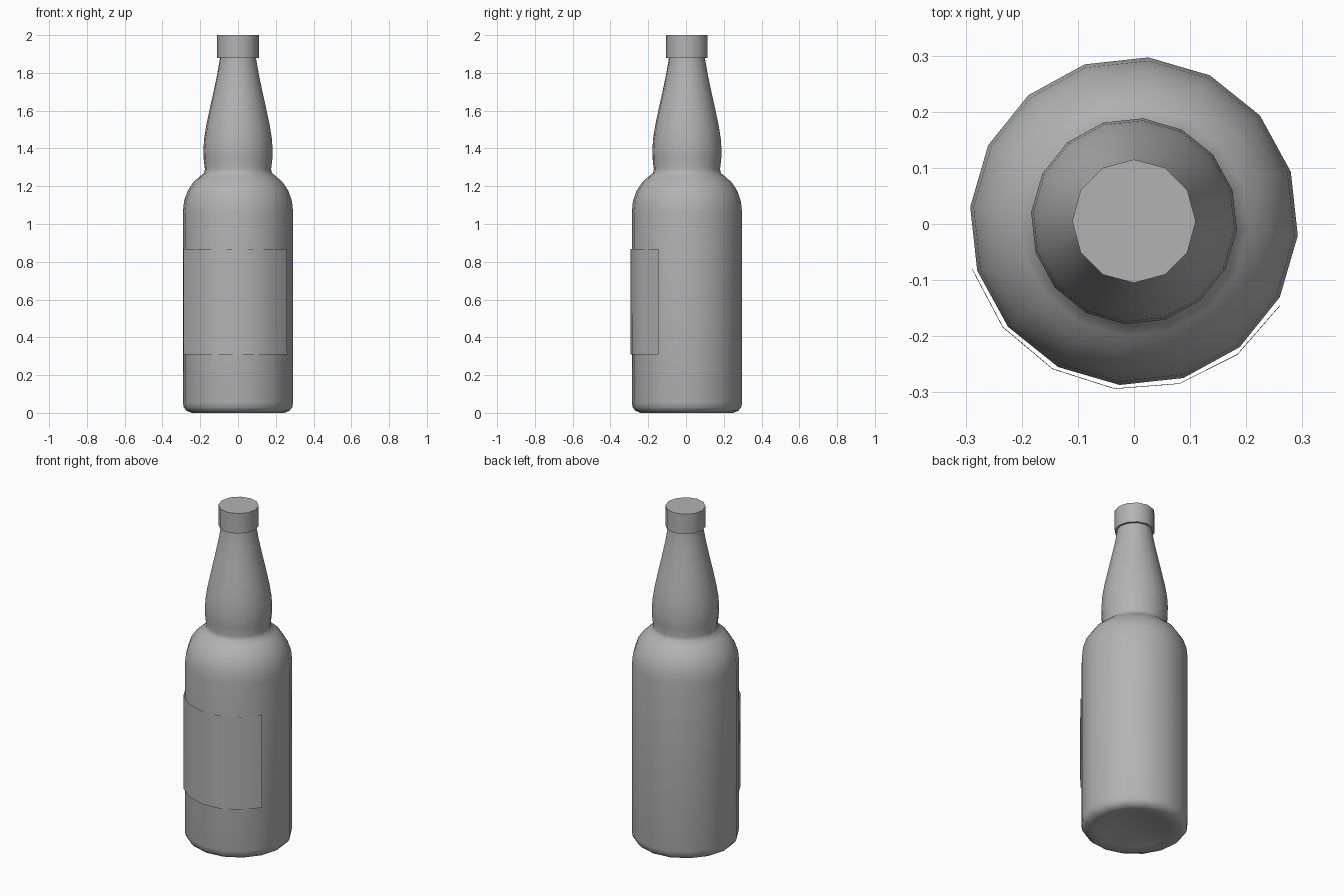
import bpy, bmesh
from math import sin, cos, radians

if "Cube" in bpy.data.objects:
    bpy.data.objects.remove(bpy.data.objects["Cube"])

CY = 0.005  # bottle axis sits slightly behind centre because of the label

grey = bpy.data.materials.new("dark_grey")
grey.diffuse_color = (0.45, 0.45, 0.45, 1)
grey.use_nodes = True
grey.node_tree.nodes["Principled BSDF"].inputs["Base Color"].default_value = grey.diffuse_color


def make_object(name, bm, angle):
    bmesh.ops.recalc_face_normals(bm, faces=bm.faces)
    me = bpy.data.meshes.new(name)
    bm.to_mesh(me)
    bm.free()
    me.materials.append(grey)
    ob = bpy.data.objects.new(name, me)
    bpy.context.collection.objects.link(ob)
    bpy.ops.object.select_all(action='DESELECT')
    bpy.context.view_layer.objects.active = ob
    ob.select_set(True)
    bpy.ops.object.shade_smooth_by_angle(angle=radians(angle))
    return ob


def lathe(name, profile, sides, start, steps=None, angle=40):
    """Revolve (radius, z) points; giving steps makes an open strip."""
    bm = bmesh.new()
    closed = steps is None
    count = sides if closed else steps + 1
    rings = []
    for r, z in profile:
        if r == 0:
            rings.append([bm.verts.new((0, CY, z))] * count)
            continue
        angles = [radians(start + 360 / sides * i) for i in range(count)]
        rings.append([bm.verts.new((r * cos(a), CY + r * sin(a), z)) for a in angles])
    for lo, hi in zip(rings, rings[1:]):
        for i in range(count if closed else count - 1):
            j = (i + 1) % count
            quad = dict.fromkeys([lo[i], lo[j], hi[j], hi[i]])
            bm.faces.new(list(quad))
    return make_object(name, bm, angle)


# Glass: shallow punted base, straight body, round shoulder, bulged neck
lathe("bottle_glass", [
    (0, 0.04), (0.12, 0.026), (0.20, 0.009), (0.245, 0.0),
    (0.272, 0.010), (0.288, 0.028), (0.293, 0.055), (0.293, 1.06),
    (0.287, 1.12), (0.268, 1.175), (0.238, 1.22), (0.205, 1.25),
    (0.180, 1.27), (0.176, 1.29), (0.182, 1.34), (0.184, 1.39),
    (0.180, 1.45), (0.169, 1.52), (0.150, 1.61), (0.130, 1.70),
    (0.111, 1.79), (0.097, 1.87), (0.094, 1.93)], 16, -5, angle=60)

# Cap: closed twelve-sided cylinder
lathe("bottle_cap", [(0.09, 1.88), (0.110, 1.88), (0.110, 2.0), (0, 2.0)], 12, 0)

# Label: thin sheet wrapped round the front
lathe("front_label", [(0.301, 0.31), (0.300, 0.868)], 16.2, 196.7, steps=6)
